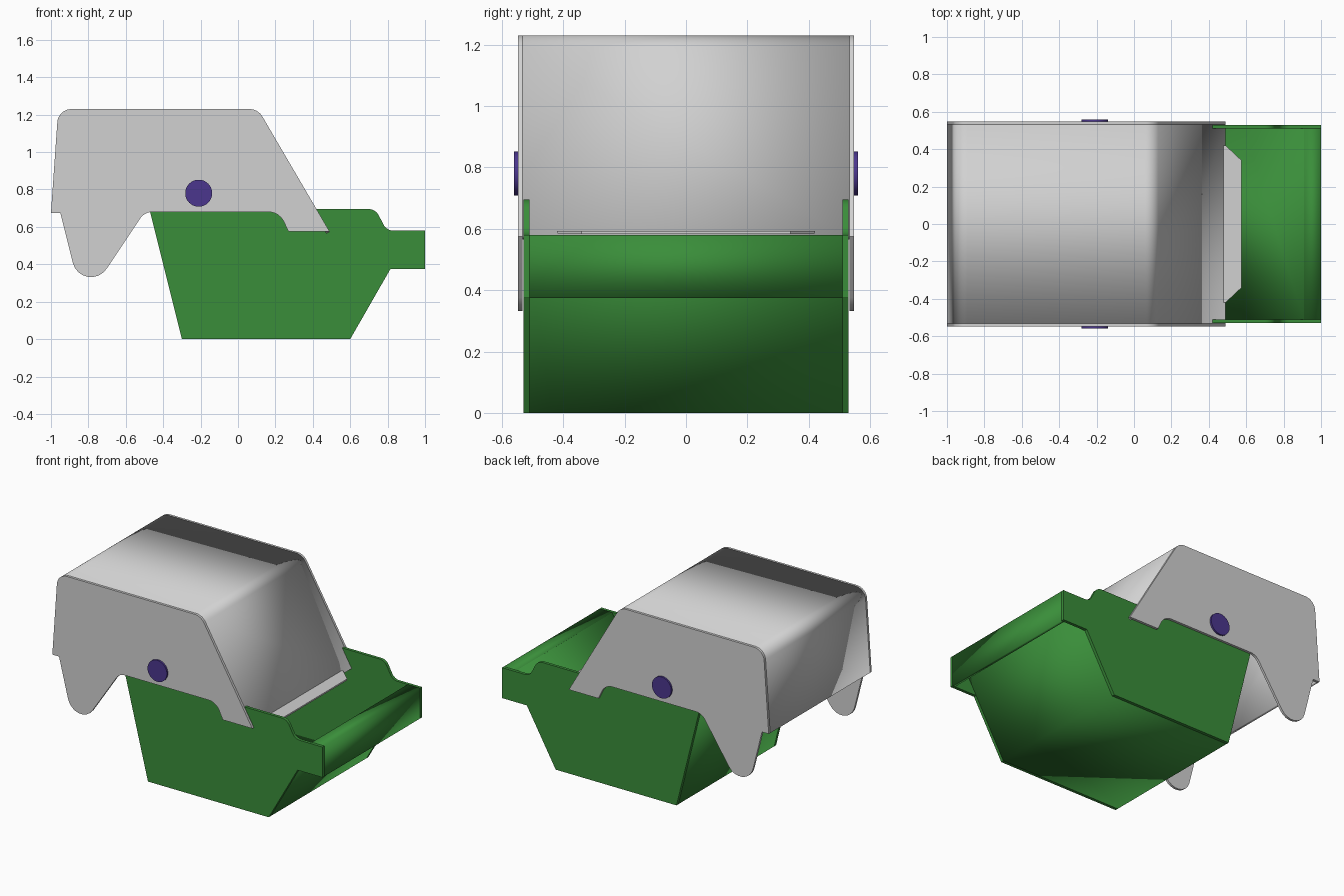
import bpy, bmesh, math
from mathutils import Vector

cube = bpy.data.objects.get("Cube")
if cube:
    bpy.data.objects.remove(cube, do_unlink=True)


def material(name, rgb):
    m = bpy.data.materials.new(name)
    m.use_nodes = True
    m.diffuse_color = (*rgb, 1)
    m.node_tree.nodes["Principled BSDF"].inputs["Base Color"].default_value = (*rgb, 1)
    return m


GREY = material("light grey", (0.64, 0.64, 0.64))
GREEN = material("bin green", (0.042, 0.27, 0.042))
PURPLE = material("hinge purple", (0.07, 0.037, 0.27))


def rounded(corners, closed=True, steps=8):
    """Turn (x, z, radius) corners into points with circular fillets."""
    pts = []
    n = len(corners)
    for i, (x, z, r) in enumerate(corners):
        p = Vector((x, z))
        if r == 0 or (not closed and i in (0, n - 1)):
            pts.append(p)
            continue
        a = (Vector(corners[i - 1][:2]) - p).normalized()
        b = (Vector(corners[(i + 1) % n][:2]) - p).normalized()
        half = a.angle(b) / 2
        centre = p + (a + b).normalized() * (r / math.sin(half))
        start = p + a * (r / math.tan(half)) - centre
        end = p + b * (r / math.tan(half)) - centre
        sweep = math.pi - 2 * half
        for k in range(steps + 1):
            t = k / steps
            v = start * math.sin((1 - t) * sweep) + end * math.sin(t * sweep)
            pts.append(centre + v / math.sin(sweep))
    return pts


def finish(bm, name, mat):
    mesh = bpy.data.meshes.new(name)
    bm.to_mesh(mesh)
    bm.free()
    mesh.materials.append(mat)
    ob = bpy.data.objects.new(name, mesh)
    bpy.context.collection.objects.link(ob)
    bpy.ops.object.select_all(action='DESELECT')
    ob.select_set(True)
    bpy.context.view_layer.objects.active = ob
    bpy.ops.object.shade_smooth_by_angle(angle=math.radians(30))
    return ob


def plate(name, pts, y0, y1, mat):
    """Flat panel with an x-z outline between two y positions."""
    bm = bmesh.new()
    face = bm.faces.new([bm.verts.new((p.x, y0, p.y)) for p in pts])
    new = bmesh.ops.extrude_face_region(bm, geom=[face])["geom"]
    bmesh.ops.translate(bm, vec=(0, y1 - y0, 0),
                        verts=[v for v in new if isinstance(v, bmesh.types.BMVert)])
    bmesh.ops.recalc_face_normals(bm, faces=bm.faces)
    return finish(bm, name, mat)


def sheet(name, pts, half_width, mat, thickness=0.02):
    """Bent sheet following an x-z path, thickened inwards."""
    bm = bmesh.new()
    rows = [[bm.verts.new((p.x, s * half_width, p.y)) for s in (-1, 1)] for p in pts]
    for (a, b), (c, d) in zip(rows, rows[1:]):
        bm.faces.new((a, c, d, b))
    ob = finish(bm, name, mat)
    mod = ob.modifiers.new("thickness", 'SOLIDIFY')
    mod.thickness = thickness
    mod.offset = -1
    mod.use_even_offset = True
    return ob


# Outlines
bin_side = rounded([(-0.30, 0, 0), (0.60, 0, 0), (0.815, 0.375, 0), (1, 0.375, 0),
                    (1, 0.58, 0), (0.795, 0.58, 0.06), (0.735, 0.695, 0.06),
                    (-0.474, 0.695, 0)])
hood_top = [(-1, 0.675, 0), (-0.961, 1.23, 0.075), (0.107, 1.23, 0.08), (0.49, 0.575, 0)]
hood_side = rounded(hood_top + [(0.27, 0.575, 0), (0.22, 0.68, 0.09), (-0.50, 0.68, 0.08),
                                (-0.828, 0.188, 0.1), (-0.95, 0.675, 0)])

# Mirrored side panels and hinge caps
for side, s in (("left", 1), ("right", -1)):
    label = "back" if s > 0 else "front"
    plate("bin_side_" + label, bin_side, s * 0.51, s * 0.53, GREEN)
    plate("hood_side_" + label, hood_side, s * 0.532, s * 0.548, GREY)
    bpy.ops.mesh.primitive_cylinder_add(vertices=48, radius=0.072, depth=0.03,
                                        location=(-0.21, s * 0.545, 0.78),
                                        rotation=(math.pi / 2, 0, 0))
    cap = bpy.context.object
    cap.name = "hinge_cap_" + label
    cap.data.materials.append(PURPLE)
    bpy.ops.object.shade_smooth_by_angle(angle=math.radians(30))

# Bin tray: front slope, floor and back wall
tray = [(0.925, 0.568), (0.60, 0), (-0.30, 0), (-0.474, 0.695)]
sheet("bin_tray", [Vector(p) for p in tray], 0.51, GREEN)

# Folded rim with hollow underside
rim = [(0.908, 0.58), (1, 0.58), (1, 0.375)]
sheet("bin_rim", [Vector(p) for p in rim], 0.51, GREEN)

# Hood cover wrapping back, top and sloped front
sheet("hood_cover", rounded(hood_top, closed=False), 0.532, GREY)

# Tapered lip at the bottom of the sloped front
bm = bmesh.new()
outline = [(0.47, -0.42), (0.49, -0.42), (0.575, -0.34),
           (0.575, 0.34), (0.49, 0.42), (0.47, 0.42)]
face = bm.faces.new([bm.verts.new((x, y, 0.583)) for x, y in outline])
new = bmesh.ops.extrude_face_region(bm, geom=[face])["geom"]
bmesh.ops.translate(bm, vec=(0, 0, 0.01),
                    verts=[v for v in new if isinstance(v, bmesh.types.BMVert)])
bmesh.ops.recalc_face_normals(bm, faces=bm.faces)
finish(bm, "hood_lip", GREY)
